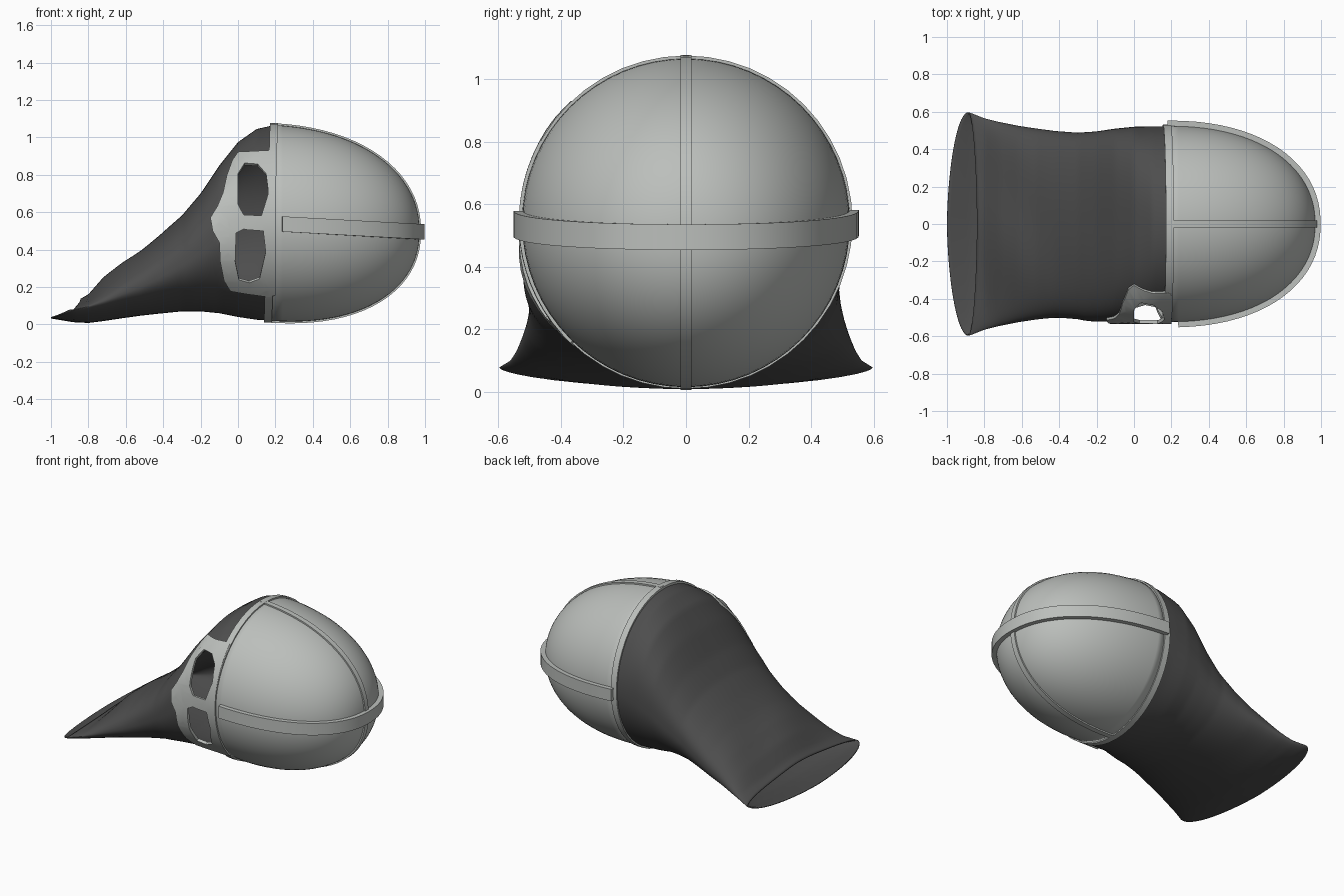
import bpy, bmesh, math
from mathutils import Vector

if "Cube" in bpy.data.objects:
    bpy.data.objects.remove(bpy.data.objects["Cube"])


def material(name, rgb):
    m = bpy.data.materials.new(name)
    m.diffuse_color = (*rgb, 1)
    m.use_nodes = True
    m.node_tree.nodes["Principled BSDF"].inputs["Base Color"].default_value = m.diffuse_color
    return m


METAL = material("grey steel", (0.50, 0.52, 0.50))
CLOTH = material("dark mail", (0.075, 0.075, 0.075))


def finish(name, bm, mat, thick=0, angle=40):
    me = bpy.data.meshes.new(name)
    bm.to_mesh(me)
    bm.free()
    ob = bpy.data.objects.new(name, me)
    bpy.context.collection.objects.link(ob)
    me.materials.append(mat)
    bpy.ops.object.select_all(action='DESELECT')
    ob.select_set(True)
    bpy.context.view_layer.objects.active = ob
    bpy.ops.object.shade_smooth_by_angle(angle=math.radians(angle))
    if thick:
        s = ob.modifiers.new("thickness", 'SOLIDIFY')
        s.thickness, s.offset = thick, -1
    return ob


def grid(rows, close_u=False, close_v=False):
    """Skin a list of point rows with quads."""
    bm = bmesh.new()
    vs = [[bm.verts.new(p) for p in r] for r in rows]
    n, m = len(rows), len(rows[0])
    for i in range(n if close_u else n - 1):
        for j in range(m if close_v else m - 1):
            a, b = (i + 1) % n, (j + 1) % m
            bm.faces.new((vs[i][j], vs[i][b], vs[a][b], vs[a][j]))
    bm.verts.ensure_lookup_table()
    return bm


# Dome of the helmet, lying on its side with the tip towards +x
X0, LEN, R, ZC = 0.18, 0.79, 0.525, 0.543


def dome_point(th, phi, off=0.0):
    c = max(0, math.cos(th)) ** 0.9
    s = math.copysign(abs(math.sin(th)) ** 0.92, th)
    r = (R + off) * s
    return Vector((X0 + (LEN + off) * c, r * math.cos(phi),
                   ZC - 0.045 * c + r * math.sin(phi)))


rows = [[dome_point(math.radians(90 - 89.7 * i / 28), j * math.tau / 64)
         for j in range(64)] for i in range(29)]
bm = grid(rows, close_v=True)
bm.faces.new(bm.verts[-64:])
bmesh.ops.recalc_face_normals(bm, faces=bm.faces)
finish("dome", bm, METAL, 0.015)


# Raised straps over the dome
def strap(name, phi, half, off, start, end, axis, drop=0, n=40):
    rows = []
    for i in range(n + 1):
        th = math.radians(start + (end - start) * i / n)
        lo, hi = dome_point(th, phi, -0.012), dome_point(th, phi, off)
        lo.z -= drop
        hi.z -= drop
        w = Vector(axis) * half
        rows.append([lo - w, hi - w, hi + w, lo + w])
    bm = grid(rows, close_v=True)
    bm.faces.new(bm.verts[:4])
    bm.faces.new(bm.verts[-4:])
    bmesh.ops.recalc_face_normals(bm, faces=bm.faces)
    finish(name, bm, METAL)


strap("side_band", 0, 0.041, 0.028, -87, 90, (0, 0, 1), 0.003)
strap("crest_strip", math.pi / 2, 0.018, 0.009, -90, 90, (0, 1, 0))

# Rim ring, slightly tilted
rows = []
for j in range(48):
    a = j * math.tau / 48
    row = []
    for x, r in ((0.155, 0.515), (0.155, 0.533), (0.197, 0.533), (0.197, 0.515)):
        z = r * math.sin(a)
        row.append((x + 0.03 * z, r * math.cos(a), ZC + z))
    rows.append(row)
bm = grid(rows, True, True)
bmesh.ops.recalc_face_normals(bm, faces=bm.faces)
finish("rim", bm, METAL)

# Neck curtain sections: x, half width, bottom, side height, top, upper and lower roundness
KEYS = [(0.19, 0.522, 0.02, 0.543, 1.065, 2.0, 2.0), (0.1, 0.522, 0.025, 0.53, 1.045, 2.15, 2.0),
        (0, 0.52, 0.04, 0.50, 0.975, 2.5, 2.05), (-0.1, 0.51, 0.06, 0.45, 0.85, 2.7, 2.05),
        (-0.2, 0.495, 0.07, 0.38, 0.70, 2.65, 2.1), (-0.3, 0.488, 0.07, 0.32, 0.58, 2.5, 2.1),
        (-0.42, 0.497, 0.058, 0.25, 0.475, 2.35, 2.1), (-0.52, 0.51, 0.047, 0.20, 0.395, 2.2, 2.1),
        (-0.62, 0.525, 0.033, 0.16, 0.325, 2.1, 2.0), (-0.72, 0.545, 0.018, 0.12, 0.245, 1.9, 1.9),
        (-0.8, 0.565, 0.008, 0.095, 0.155, 1.8, 1.8), (-0.88, 0.597, 0.012, 0.078, 0.115, 1.7, 1.7),
        (-1.0, 0.60, 0.032, 0.075, 0.09, 1.7, 1.7)]


def section(x):
    x = min(KEYS[0][0], max(KEYS[-1][0], x))
    for a, b in zip(KEYS, KEYS[1:]):
        if x >= b[0]:
            t = (a[0] - x) / (a[0] - b[0])
            return [p + (q - p) * t for p, q in zip(a, b)][1:]


def front_bulge(x):
    """The curtain bulges a little behind the mask."""
    return 1 + 0.055 * math.exp(-((x + 0.23) / 0.14) ** 2)


def front_y(x, z):
    w, lo, mid, hi, up, down = section(x)
    n = up if z > mid else down
    t = min(0.98, abs(z - mid) / ((hi - mid) if z > mid else (mid - lo)))
    return -w * front_bulge(x) * (1 - t ** n) ** (1 / n)


# Face mask outline and eye holes in the x-z plane
OUTLINE = [(0.2, 0.915), (0.17, 0.922), (0.0, 0.913), (-0.03, 0.87), (-0.06, 0.79), (-0.08, 0.70),
           (-0.11, 0.63), (-0.148, 0.57), (-0.135, 0.50), (-0.10, 0.44), (-0.095, 0.34),
           (-0.075, 0.24), (-0.04, 0.185), (0.05, 0.17), (0.165, 0.155), (0.2, 0.165)]
EYES = [[(0.0, 0.80), (0.035, 0.855), (0.105, 0.85), (0.15, 0.80), (0.163, 0.70),
         (0.125, 0.58), (0.03, 0.585), (0.0, 0.64)],
        [(-0.01, 0.49), (0.03, 0.508), (0.135, 0.50), (0.148, 0.39), (0.115, 0.25),
         (0.06, 0.23), (0.005, 0.245), (-0.015, 0.34)]]


def inside(x, z, poly):
    hit = False
    for (ax, az), (bx, bz) in zip(poly, poly[1:] + poly[:1]):
        if (az > z) != (bz > z) and x < ax + (z - az) * (bx - ax) / (bz - az):
            hit = not hit
    return hit


# Neck curtain, collapsed flat at its open end
NS, NA = 70, 128
rows = []
for i in range(NS + 1):
    row = []
    for j in range(NA):
        a = j * math.tau / NA
        c, s = math.cos(a), math.sin(a)
        # the upper lip stops short, the lower lip runs on
        end = -0.885 + (0.045 if s > 0 else 0.115) * s
        x = 0.19 + (end - 0.19) * i / NS
        w, lo, mid, hi, up, down = section(x)
        n, h = (up, hi - mid) if s > 0 else (down, mid - lo)
        y = w * math.copysign(abs(c) ** (2 / n), c)
        if y < 0:
            y *= front_bulge(x)
        z = mid + h * math.copysign(abs(s) ** (2 / n), s)
        # soft folds on the upper layer
        fold = max(0, s) * min(1, max(0, (-0.2 - x) / 0.4))
        z += 0.01 * fold * math.sin(9 * y + 5 * x) * math.sin(7 * x)
        row.append((x, y, z))
    rows.append(row)
bm = grid(rows, close_v=True)
bmesh.ops.recalc_face_normals(bm, faces=bm.faces)
hole = [(0.06 + (x - 0.06) * 0.9, 0.54 + (z - 0.54) * 0.94) for x, z in OUTLINE]
cut = []
for f in bm.faces:
    p = f.calc_center_median()
    if p.y < 0 and inside(p.x, p.z, hole):
        cut.append(f)
bmesh.ops.delete(bm, geom=cut, context='FACES')
finish("neck_curtain", bm, CLOTH, 0.008, angle=60)

# Face mask: filled flat, sliced, wrapped onto the curtain's surface, then thickened
bm = bmesh.new()
for loop in [OUTLINE] + EYES:
    vs = [bm.verts.new((x, 0, z)) for x, z in loop]
    for a, b in zip(vs, vs[1:] + vs[:1]):
        bm.edges.new((a, b))
bmesh.ops.triangle_fill(bm, edges=bm.edges[:], use_beauty=True, normal=(0, -1, 0))
slices = [((0, 0, 0.15 + 0.04 * k), (0, 0, 1)) for k in range(1, 20)]
slices += [((-0.15 + 0.05 * k, 0, 0), (1, 0, 0)) for k in range(1, 7)]
for co, no in slices:
    bmesh.ops.bisect_plane(bm, geom=bm.verts[:] + bm.edges[:] + bm.faces[:],
                           plane_co=co, plane_no=no)
bmesh.ops.remove_doubles(bm, verts=bm.verts, dist=0.002)
for v in bm.verts:
    v.co.y = front_y(v.co.x, v.co.z)
ext = bmesh.ops.extrude_face_region(bm, geom=bm.faces[:], use_keep_orig=True)
outer = {v for v in ext["geom"] if isinstance(v, bmesh.types.BMVert)}
for v in bm.verts:
    out = Vector((0, v.co.y, v.co.z - 0.52)).normalized()
    v.co += out * (0.013 if v in outer else -0.006)
bmesh.ops.recalc_face_normals(bm, faces=bm.faces)
finish("face_mask", bm, METAL)
